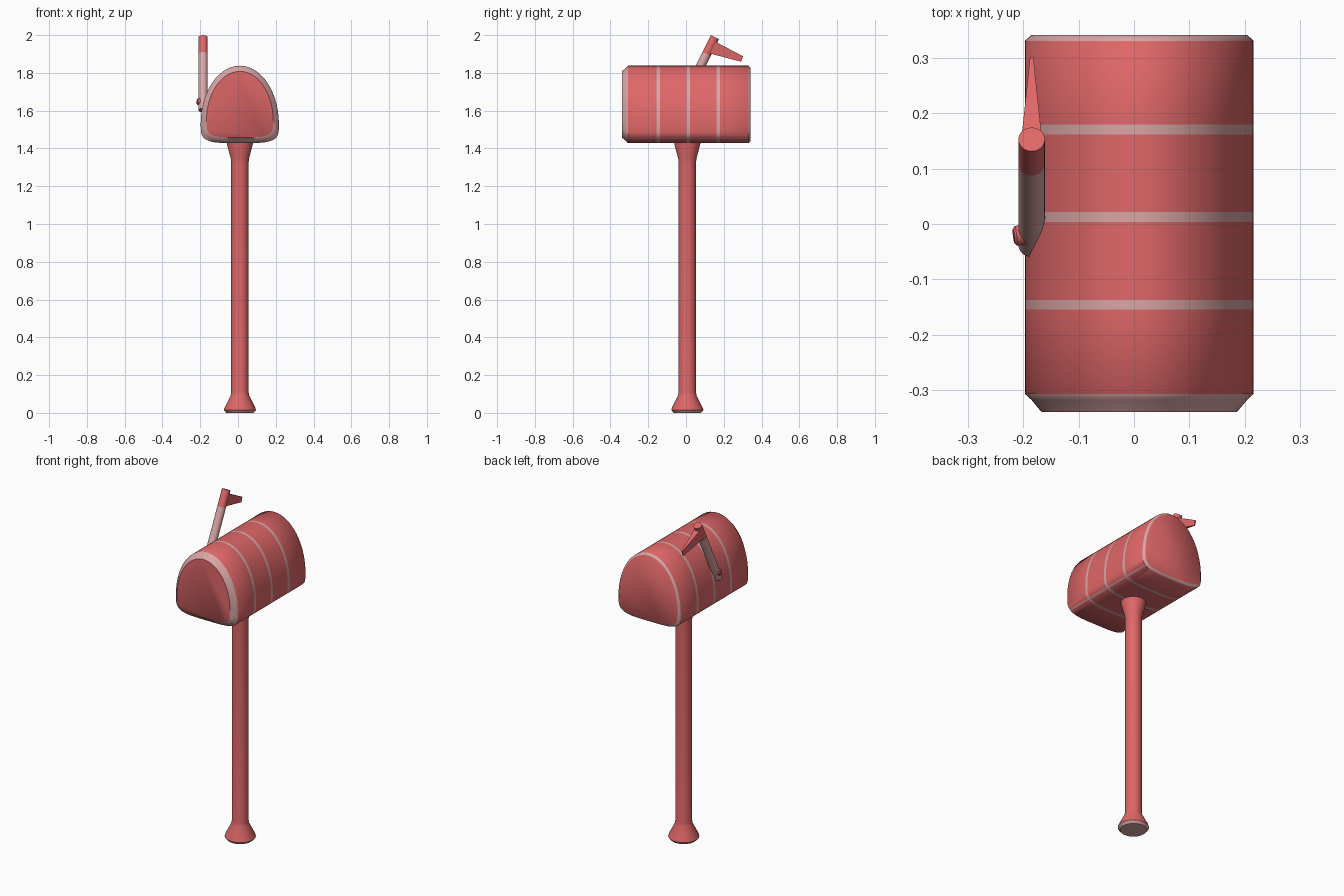
import bpy, bmesh, math
from mathutils import Vector

if "Cube" in bpy.data.objects:
    bpy.data.objects.remove(bpy.data.objects["Cube"])


def material(name, rgb):
    m = bpy.data.materials.new(name)
    m.diffuse_color = (*rgb, 1.0)
    m.use_nodes = True
    m.node_tree.nodes["Principled BSDF"].inputs["Base Color"].default_value = m.diffuse_color
    return m


RED = material("coral red", (0.74, 0.135, 0.138))
PALE = material("worn pale pink", (0.70, 0.38, 0.38))


def finish(bm, name, angle):
    bmesh.ops.recalc_face_normals(bm, faces=bm.faces)
    mesh = bpy.data.meshes.new(name)
    bm.to_mesh(mesh)
    bm.free()
    mesh.materials.append(RED)
    mesh.materials.append(PALE)
    ob = bpy.data.objects.new(name, mesh)
    bpy.context.collection.objects.link(ob)
    bpy.ops.object.select_all(action='DESELECT')
    ob.select_set(True)
    bpy.context.view_layer.objects.active = ob
    bpy.ops.object.shade_smooth_by_angle(angle=math.radians(angle))
    return ob


def loft(rings, mats, caps):
    """Skin a list of closed point rings; mats gives one index per band."""
    bm = bmesh.new()
    loops = [[bm.verts.new(p) for p in ring] for ring in rings]
    n = len(loops[0])
    for a, b, m in zip(loops, loops[1:], mats):
        for i in range(n):
            j = (i + 1) % n
            bm.faces.new((a[i], a[j], b[j], b[i])).material_index = m
    bm.faces.new(loops[0]).material_index = caps[0]
    bm.faces.new(loops[-1]).material_index = caps[1]
    return bm


def rod(name, origin, axis, profile, mats, caps, sides=32, angle=35):
    """Turned part: profile of (radius, distance) along an axis."""
    turn = Vector(axis).to_track_quat('Z', 'Y')
    rings = []
    for r, h in profile:
        rings.append([Vector(origin) + turn @ Vector((
            r * math.cos(math.tau * i / sides),
            r * math.sin(math.tau * i / sides), h)) for i in range(sides)])
    return finish(loft(rings, mats, caps), name, angle)


# post with flared foot and flared top
rod("post", (0.01, 0.007, 0), (0, 0, 1),
    [(0.072, 0), (0.085, 0.015), (0.082, 0.026), (0.049, 0.092), (0.046, 0.11),
     (0.046, 1.32), (0.048, 1.345), (0.068, 1.42), (0.07, 1.44)],
    [1, 0, 0, 0, 0, 0, 0, 0], (1, 0))

# cross-section of the box: elliptical roof, squarish lower half
CX, MID, HALF_W = 0.0095, 1.53, 0.207
section = []
N = 14
for i in range(4 * N):
    t = math.tau * i / (4 * N)
    c, s = math.cos(t), math.sin(t)
    if s >= -1e-6:
        section.append((HALF_W * c, MID + 0.308 * s))
    else:
        section.append((HALF_W * math.copysign(abs(c) ** 0.5, c), MID - 0.102 * abs(s) ** 0.5))


def box_ring(y, inset):
    k = 1 - inset / 0.205
    return [Vector((CX + x * k, y, 1.633 + (z - 1.633) * k)) for x, z in section]


# rings from front to back: (y, inset, colour of the band behind it)
stations = [(-0.34, 0.03, 1), (-0.318, 0.012, 1), (-0.307, 0.0, 0)]
for y in (-0.146, 0.0125, 0.171):
    stations += [(y - 0.009, 0, 1), (y + 0.009, 0, 0)]
stations += [(0.331, 0, 1), (0.342, 0.012, 0)]
box = loft([box_ring(y, d) for y, d, m in stations],
           [m for y, d, m in stations[:-1]], (0, 0))
# thin worn line along the lower corners
for f in box.faces:
    if len(f.verts) == 4 and 1.449 < f.calc_center_median().z < 1.457:
        f.material_index = 1
finish(box, "mailbox_body", 50)

# flag arm, leaning back, pale below and red at the top
foot, tip = Vector((-0.185, -0.038, 1.602)), Vector((-0.185, 0.153, 1.989))
length = (tip - foot).length
rod("flag_arm", foot, tip - foot,
    [(0.024, 0), (0.024, length * 0.77), (0.024, length)], [1, 0], (0, 0), sides=24)

# pivot pin on the outer side of the arm
rod("flag_pivot", (-0.185, -0.018, 1.646), (-1, -0.12, 0.1),
    [(0.018, 0), (0.018, 0.029), (0.013, 0.033)], [0, 0], (0, 0), sides=16)

# tapered flag blade
flag = []
for w, pts in ((0.019, ((0.150, 1.968), (0.118, 1.905))), (0.003, ((0.302, 1.888), (0.292, 1.859)))):
    (y1, z1), (y2, z2) = pts
    flag.append([Vector((-0.185 - w, y1, z1)), Vector((-0.185 + w, y1, z1)),
                 Vector((-0.185 + w, y2, z2)), Vector((-0.185 - w, y2, z2))])
finish(loft(flag, [0], (0, 0)), "flag_blade", 30)
